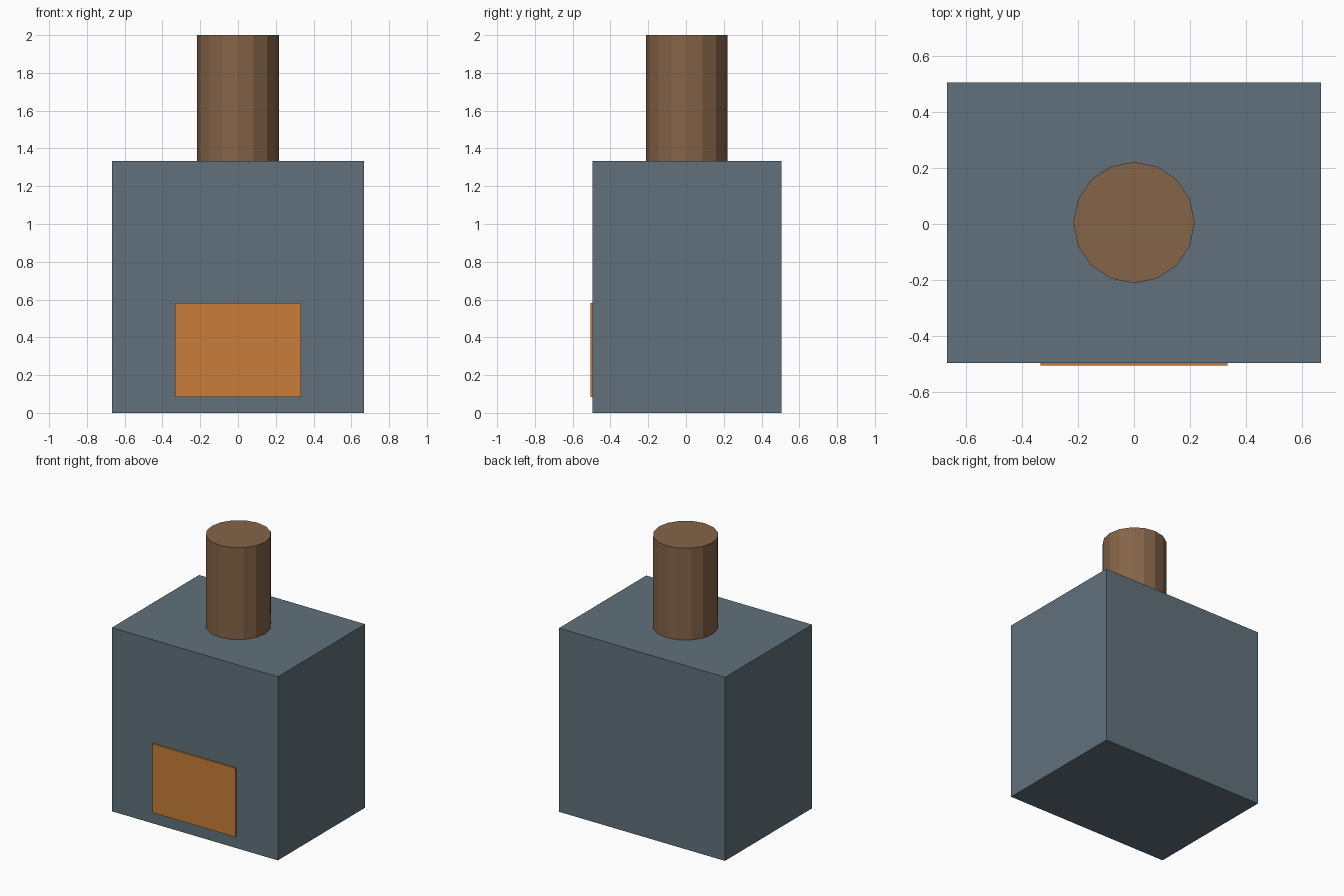
import bpy

default = bpy.data.objects.get("Cube")
if default:
    bpy.data.objects.remove(default, do_unlink=True)


def material(name, rgb):
    mat = bpy.data.materials.new(name)
    mat.use_nodes = True
    color = (*rgb, 1.0)
    mat.diffuse_color = color
    mat.node_tree.nodes["Principled BSDF"].inputs["Base Color"].default_value = color
    return mat


def finish(name, mat):
    obj = bpy.context.object
    obj.name = obj.data.name = name
    obj.data.materials.append(mat)
    bpy.ops.object.transform_apply(location=False, rotation=False, scale=True)
    return obj


def box(name, center, size, mat):
    bpy.ops.mesh.primitive_cube_add(size=1, location=center)
    bpy.context.object.scale = size
    return finish(name, mat)


slate = material("slate grey", (0.120, 0.165, 0.200))
brown = material("brick brown", (0.235, 0.127, 0.065))
orange = material("ember orange", (0.590, 0.208, 0.043))

WIDTH, DEPTH, HEIGHT = 1.333, 1.0, 1.333
CENTER_Y = 0.005   # the raised door shifts the body back slightly
PLATE = 0.01
FRONT_Y = CENTER_Y - DEPTH / 2

# Main block
box("furnace_body", (0, CENTER_Y, HEIGHT / 2), (WIDTH, DEPTH, HEIGHT), slate)

# Door plate on the front
box("furnace_door", (0, FRONT_Y - PLATE / 2, 0.333), (0.667, PLATE, 0.5), orange)

# Sixteen-sided chimney rising from the top
bpy.ops.mesh.primitive_cylinder_add(
    vertices=16, radius=0.216, depth=2 - HEIGHT,
    location=(0, CENTER_Y, (2 + HEIGHT) / 2))
finish("chimney", brown)
